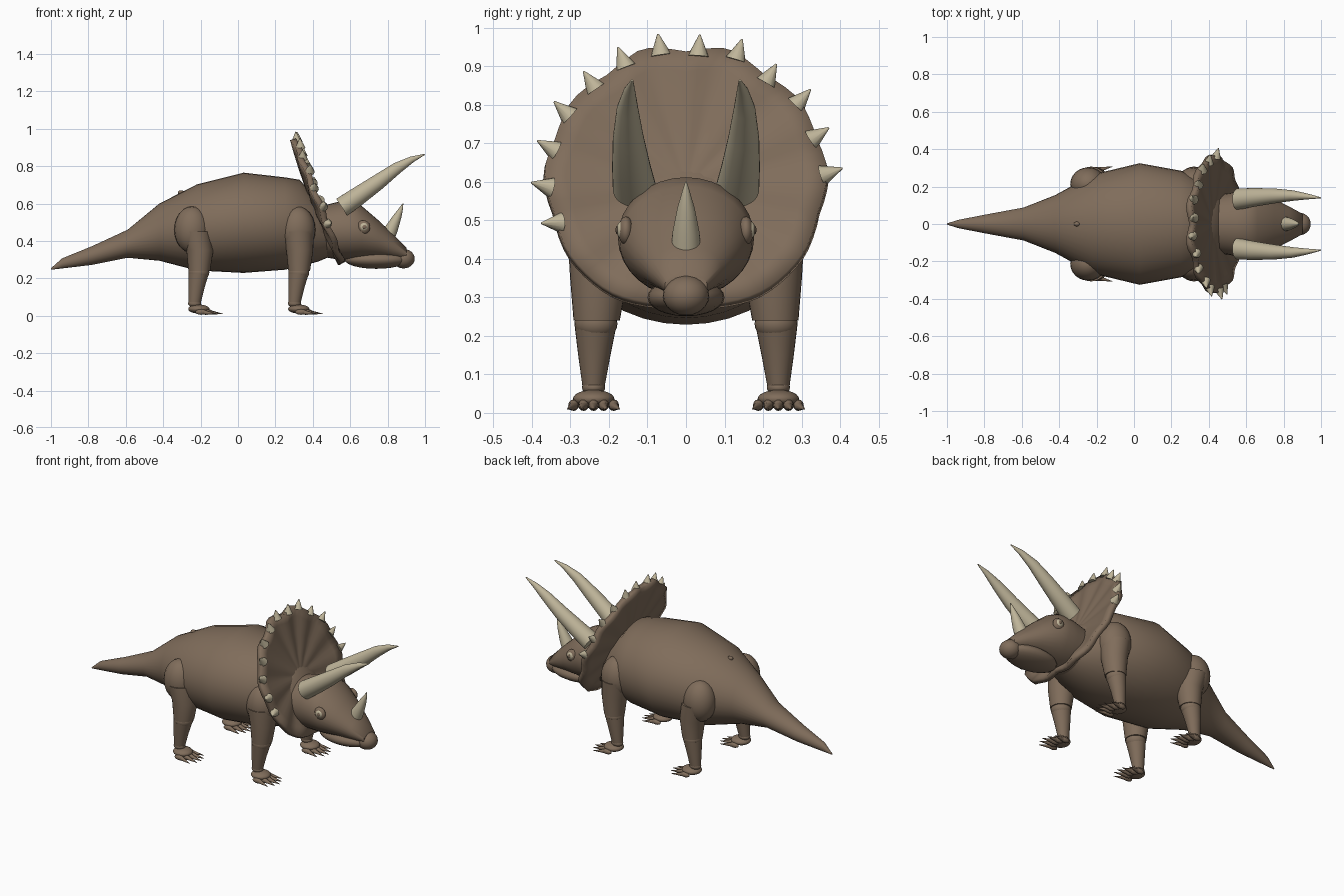
import bpy, bmesh, math
from mathutils import Vector, Matrix

if "Cube" in bpy.data.objects:
    bpy.data.objects.remove(bpy.data.objects["Cube"], do_unlink=True)


def material(name, rgb):
    m = bpy.data.materials.new(name)
    m.use_nodes = True
    m.diffuse_color = (*rgb, 1)
    bsdf = next(n for n in m.node_tree.nodes if n.type == 'BSDF_PRINCIPLED')
    bsdf.inputs["Base Color"].default_value = (*rgb, 1)
    return m


SKIN = material("brown skin", (0.215, 0.152, 0.104))
HORN = material("pale horn", (0.52, 0.46, 0.32))
X, Y, Z = Vector((1, 0, 0)), Vector((0, 1, 0)), Vector((0, 0, 1))


def finish(name, bm, mat, angle=50):
    bmesh.ops.recalc_face_normals(bm, faces=bm.faces)
    mesh = bpy.data.meshes.new(name)
    bm.to_mesh(mesh)
    bm.free()
    mesh.materials.append(mat)
    ob = bpy.data.objects.new(name, mesh)
    bpy.context.collection.objects.link(ob)
    bpy.ops.object.select_all(action='DESELECT')
    ob.select_set(True)
    bpy.context.view_layer.objects.active = ob
    bpy.ops.object.shade_smooth_by_angle(angle=math.radians(angle))
    return ob


def loft(name, rings, axis, mat, sides=28):
    """Skin elliptical rings (x, y, z, radius along y, other radius)."""
    bm = bmesh.new()
    n = axis.normalized()
    u = (Y - n * Y.dot(n)).normalized()
    v = n.cross(u)
    loops = []
    for x, y, z, a, b in rings:
        turns = [2 * math.pi * i / sides for i in range(sides)]
        loops.append([bm.verts.new(Vector((x, y, z)) + u * a * math.cos(t) + v * b * math.sin(t))
                      for t in turns])
    for p, q in zip(loops, loops[1:]):
        for i in range(sides):
            j = (i + 1) % sides
            bm.faces.new((p[i], p[j], q[j], q[i]))
    bm.faces.new(loops[0])
    bm.faces.new(loops[-1])
    return finish(name, bm, mat)


def ball(name, centre, radii, mat, seg=24):
    bm = bmesh.new()
    place = Matrix.Translation(centre) @ Matrix.Diagonal((*radii, 1))
    bmesh.ops.create_uvsphere(bm, u_segments=seg, v_segments=seg // 2, radius=1, matrix=place)
    return finish(name, bm, mat)


def cone(name, base, direction, radius, length, mat, sides=12):
    bm = bmesh.new()
    d = Vector(direction).normalized()
    place = Matrix.Translation(Vector(base) + d * length / 2) @ Z.rotation_difference(d).to_matrix().to_4x4()
    bmesh.ops.create_cone(bm, cap_ends=True, segments=sides, radius1=radius,
                          radius2=radius * 0.08, depth=length, matrix=place)
    return finish(name, bm, mat)


# Body and tail
loft("body", [(-1, 0, 0.25, 0.003, 0.004), (-0.94, 0, 0.28, 0.022, 0.027),
              (-0.78, 0, 0.322, 0.053, 0.05), (-0.59, 0, 0.385, 0.088, 0.075),
              (-0.42, 0, 0.447, 0.155, 0.153), (-0.22, 0, 0.472, 0.265, 0.23),
              (0.03, 0, 0.497, 0.325, 0.268), (0.25, 0, 0.493, 0.285, 0.247),
              (0.33, 0, 0.495, 0.25, 0.232), (0.43, 0, 0.45, 0.19, 0.16),
              (0.5, 0, 0.43, 0.13, 0.11)], X, SKIN, 36)
ball("back_bump", (-0.305, 0, 0.658), (0.017, 0.013, 0.013), SKIN, 12)

# Head, jaw and beak
loft("head", [(0.42, 0, 0.45, 0.15, 0.13), (0.54, 0, 0.455, 0.17, 0.155),
              (0.61, 0, 0.456, 0.177, 0.156), (0.66, 0, 0.445, 0.172, 0.143),
              (0.75, 0, 0.408, 0.133, 0.103), (0.83, 0, 0.368, 0.093, 0.068),
              (0.9, 0, 0.33, 0.055, 0.034)], X, SKIN, 32)
ball("lower_jaw", (0.74, 0, 0.3), (0.17, 0.1, 0.049), SKIN)
ball("beak", (0.885, 0, 0.305), (0.06, 0.06, 0.052), SKIN)

# Frill outline as (angle from the top, radius) around its middle
RIM = [(0, 0.355), (18, 0.38), (34, 0.358), (53, 0.375), (69, 0.364),
       (83, 0.373), (100, 0.35), (118, 0.35), (143, 0.335), (180, 0.295)]


def rim_radius(deg):
    deg = abs((deg + 180) % 360 - 180)
    for (a, r), (b, s) in zip(RIM, RIM[1:]):
        if a <= deg <= b:
            return r + (s - r) * (deg - a) / (b - a)
    return RIM[-1][1]


def frill_point(deg, t):
    r, a = rim_radius(deg) * t, math.radians(deg)
    z = 0.58 + r * math.cos(a)
    ripple = 0.007 * math.cos(12 * a) * t - 0.025 * (1 - t * t)
    return Vector((0.298 + (0.95 - z) * 0.385 + ripple, r * math.sin(a), z))


bm = bmesh.new()
middle = bm.verts.new(frill_point(0, 0))
STEPS = 72
rings = [[bm.verts.new(frill_point(360 * i / STEPS, t)) for i in range(STEPS)]
         for t in (0.3, 0.6, 0.85, 1)]
for i in range(STEPS):
    j = (i + 1) % STEPS
    bm.faces.new((middle, rings[0][i], rings[0][j]))
    for p, q in zip(rings, rings[1:]):
        bm.faces.new((p[i], q[i], q[j], p[j]))
frill = finish("frill", bm, SKIN)
thick = frill.modifiers.new("thickness", 'SOLIDIFY')
thick.thickness = 0.032
thick.offset = 0

# Spikes along the rim
for k in range(13):
    deg = -105 + 15.75 * k
    a = math.radians(deg)
    out = Vector((-0.385 * math.cos(a) + 0.3, math.sin(a), math.cos(a) + 0.25))
    cone(f"frill_spike_{k + 1}", frill_point(deg, 0.96) + X * 0.012, out, 0.027, 0.056, HORN)

# Nose horn
loft("nose_horn", [(0.795, 0, 0.415, 0.04, 0.042), (0.823, 0, 0.47, 0.035, 0.034),
                   (0.852, 0, 0.53, 0.023, 0.022), (0.873, 0, 0.575, 0.01, 0.01),
                   (0.882, 0, 0.6, 0.002, 0.002)], Vector((0.4, 0, 1)), HORN)

for side, s in (("left", 1), ("right", -1)):
    # Brow horns, eyes and nostrils
    loft(f"{side}_brow_horn",
         [(0.555, s * 0.133, 0.58, 0.057, 0.054), (0.64, s * 0.142, 0.638, 0.05, 0.05),
          (0.75, s * 0.15, 0.715, 0.04, 0.042), (0.85, s * 0.152, 0.789, 0.028, 0.031),
          (0.93, s * 0.147, 0.836, 0.015, 0.017), (0.998, s * 0.14, 0.863, 0.003, 0.003)],
         Vector((0.43, 0, 0.28)), HORN)
    ball(f"{side}_eyelid", (0.67, s * 0.156, 0.473), (0.037, 0.02, 0.037), SKIN)
    ball(f"{side}_eye", (0.673, s * 0.164, 0.475), (0.024, 0.017, 0.024), HORN)
    ball(f"{side}_pupil", (0.676, s * 0.179, 0.475), (0.011, 0.004, 0.011), SKIN, 12)
    ball(f"{side}_nostril", (0.83, s * 0.077, 0.36), (0.008, 0.006, 0.011), SKIN, 12)

    # Legs
    for part, p, lean in (("front", 0.322, -0.004), ("hind", -0.212, -0.033)):
        name = f"{side}_{part}_"
        ball(name + "shoulder", (p + lean, s * 0.213, 0.46), (0.096, 0.09, 0.125), SKIN)
        loft(name + "upper_leg",
             [(p + lean / 2, s * 0.217, 0.45, 0.09, 0.085),
              (p + 0.008, s * 0.226, 0.35, 0.075, 0.072),
              (p + 0.005, s * 0.232, 0.24, 0.06, 0.058)], Z, SKIN)
        ball(name + "knee", (p + 0.003, s * 0.234, 0.232), (0.056, 0.056, 0.046), SKIN)
        loft(name + "lower_leg",
             [(p + 0.002, s * 0.235, 0.225, 0.054, 0.054),
              (p - 0.01, s * 0.238, 0.15, 0.042, 0.043),
              (p - 0.02, s * 0.24, 0.07, 0.029, 0.033)], Z, SKIN)
        ball(name + "ankle", (p - 0.02, s * 0.24, 0.066), (0.035, 0.03, 0.022), SKIN)
        ball(name + "foot", (p + 0.003, s * 0.24, 0.036), (0.057, 0.054, 0.024), SKIN)
        for k in range(-2, 3):
            y = s * 0.24 + k * 0.026
            x = p + 0.057 - 0.008 * k * k
            ball(f"{name}toe_{k + 3}", (x - 0.01, y, 0.02), (0.032, 0.014, 0.015), SKIN, 12)
            cone(f"{name}claw_{k + 3}", (x + 0.008, y, 0.018), (1, k * 0.12, -0.12),
                 0.012, 0.068, SKIN, 10)
